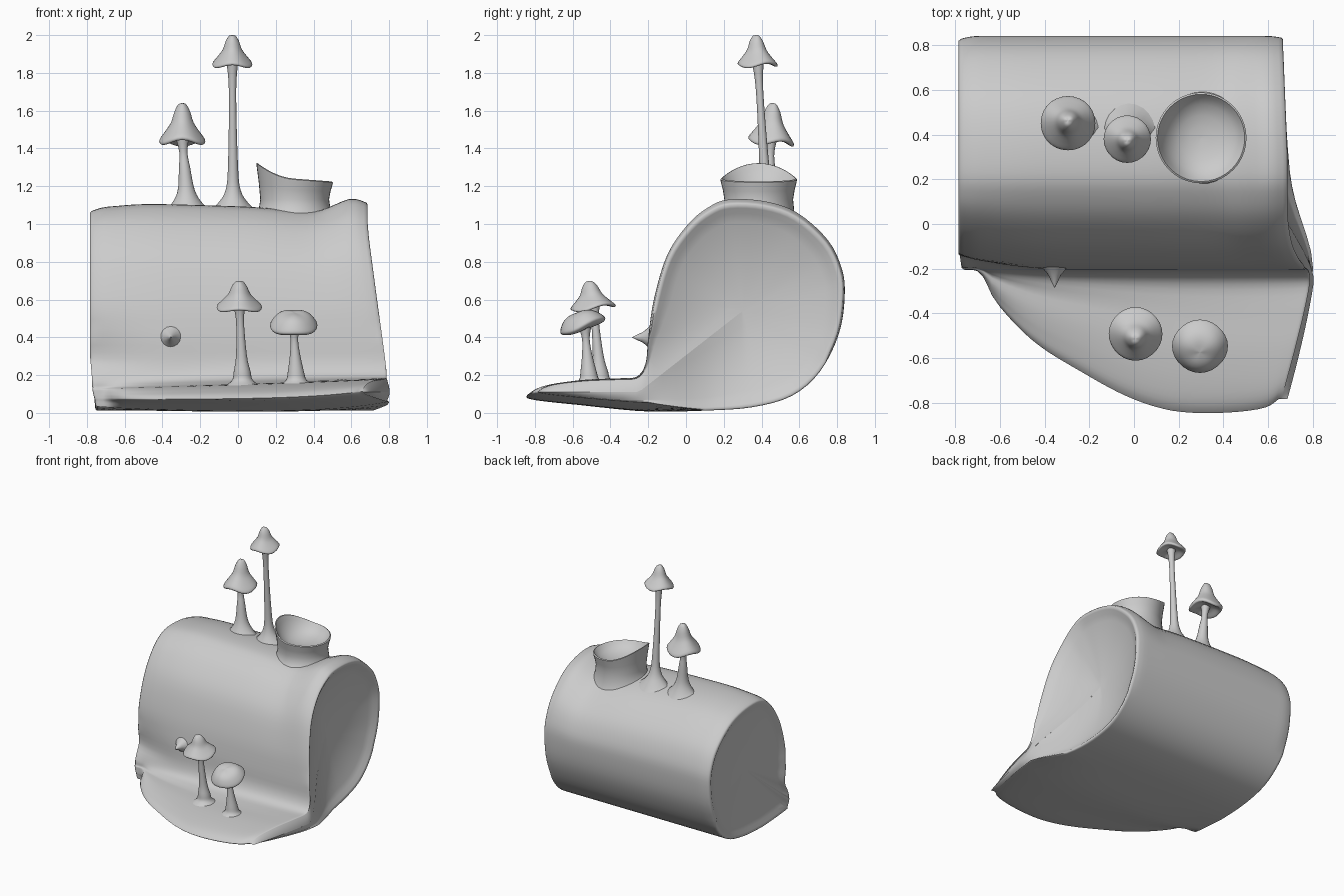
import bpy, bmesh, math
from mathutils import Vector, Matrix

if "Cube" in bpy.data.objects:
    bpy.data.objects.remove(bpy.data.objects["Cube"])


def finish(name, bm, angle=50):
    bmesh.ops.remove_doubles(bm, verts=bm.verts, dist=1e-5)
    bmesh.ops.recalc_face_normals(bm, faces=bm.faces)
    me = bpy.data.meshes.new(name)
    bm.to_mesh(me)
    bm.free()
    ob = bpy.data.objects.new(name, me)
    bpy.context.collection.objects.link(ob)
    bpy.ops.object.select_all(action='DESELECT')
    ob.select_set(True)
    bpy.context.view_layer.objects.active = ob
    bpy.ops.object.shade_smooth_by_angle(angle=math.radians(angle))
    return ob


def spline(pts, n, closed=False):
    """Catmull-Rom subdivision of a point list."""
    out, m = [], len(pts)
    P = [Vector(p) for p in pts]
    for i in range(m if closed else m - 1):
        if closed:
            a, b, c, d = (P[(i + k) % m] for k in (-1, 0, 1, 2))
        else:
            a, b, c, d = P[max(i - 1, 0)], P[i], P[i + 1], P[min(i + 2, m - 1)]
        for k in range(n):
            t = k / n
            out.append(0.5 * (2 * b + (c - a) * t + (2 * a - 5 * b + 4 * c - d) * t * t
                              + (3 * b - a - 3 * c + d) * t ** 3))
    if not closed:
        out.append(P[-1])
    return out


def clamp(v):
    return max(0.0, min(1.0, v))


def interp(table, x):
    for a, b in zip(table, table[1:]):
        if x <= b[0]:
            return a[1] + (b[1] - a[1]) * clamp((x - a[0]) / (b[0] - a[0]))
    return table[-1][1]


def skin(name, rings, angle=50, caps=True):
    """Bridge a list of equal closed rings, optionally filling both ends."""
    bm = bmesh.new()
    R = [[bm.verts.new(p) for p in r] for r in rings]
    n = len(R[0])
    for a, b in zip(R, R[1:]):
        for j in range(n):
            k = (j + 1) % n
            bm.faces.new((a[j], a[k], b[k], b[j]))
    if caps:
        bm.faces.new(R[0])
        bm.faces.new(R[-1])
    return finish(name, bm, angle)


# Log and ground ledge: one cross-section swept along x
section = spline([(0.23, 1.12), (0.42, 1.11), (0.59, 1.05), (0.75, 0.91), (0.825, 0.76),
                  (0.84, 0.62), (0.81, 0.42), (0.71, 0.22), (0.56, 0.09), (0.35, 0.03),
                  (0.1, 0.012), (-0.2, 0.005), (-0.5, 0.03), (-0.82, 0.07), (-0.84, 0.1),
                  (-0.76, 0.14), (-0.58, 0.17), (-0.4, 0.18), (-0.27, 0.19), (-0.215, 0.26),
                  (-0.2, 0.4), (-0.17, 0.6), (-0.1, 0.83), (0.01, 0.99), (0.12, 1.08)], 4, True)
TIP = spline([(0, -0.205), (0.05, -0.22), (0.1, -0.35), (0.22, -0.52), (0.37, -0.65),
              (0.52, -0.76), (0.66, -0.82), (0.81, -0.83), (0.95, -0.81), (1, -0.77)], 4)
TOP = spline([(0, 0.965), (0.08, 0.975), (0.2, 0.985), (0.4, 0.98), (0.6, 0.97), (0.8, 0.95),
              (0.88, 0.98), (0.94, 1.01), (1, 1.0)], 4)


def x_right(y, z):
    x = 0.66 + 0.02 * clamp((0.8 - y) / 0.5)
    drop = clamp(1 - (z - 0.12) / 0.9)
    if y < -0.2:
        return x + 0.11 * drop - 0.14 * ((-0.2 - y) / 0.64) ** 1.3
    return x + 0.11 * drop * math.exp(-((y + 0.2) / 0.28) ** 2)


def log_ring(u):
    ring = []
    shrink = 1 - 0.025 * clamp(1 - u / 0.06) ** 2 - 0.015 * clamp(1 - (1 - u) / 0.05) ** 2
    for y, z in section:
        xr = x_right(y, z)
        xl = -0.775 + 0.03 * clamp(1 - z / 0.3)
        zz = z
        if z > 0.5:
            zz = 0.5 + (z - 0.5) * (1 - (1 - interp(TOP, u)) * 1.8) * shrink
        yy = y
        if y < -0.2:
            yy = -0.2 + (y + 0.2) * (interp(TIP, u) + 0.2) / -0.64
        # front corners of the underside lift off the ground, ledge sinks to the left
        zz += (0.05 * u ** 6 + 0.03 * (1 - u) ** 4) * clamp((0.1 - y) / 0.3) * clamp(1 - z / 0.19)
        zz -= 0.05 * (1 - u) * clamp((-0.2 - y) / 0.2) * clamp((z - 0.04) / 0.1)
        # waist above the ledge near the left end
        waist = 0.03 + 0.04 * math.exp(-((z - 0.3) / 0.16) ** 2)
        yy += waist * clamp(1 - u / 0.3) ** 2 * clamp((0.1 - y) / 0.2) * clamp((z - 0.17) / 0.1)
        if y > -0.2:
            yy = 0.3 + (yy - 0.3) * (shrink if z > 0.3 else 1)
        ring.append(Vector((xl + (xr - xl) * u, yy, zz)))
    return ring


def dish(ring, depth, sign):
    """Concave end: every rim point slides to a spine running from log centre into the ledge."""
    out = []
    for s in (0.985, 0.95, 0.9, 0.82, 0.72, 0.6, 0.46, 0.3, 0.15, 0):
        row = []
        for p in ring:
            g = clamp(max((p.y + 0.25) / 0.55, (p.z - 0.19) / 0.4)) if p.y > -0.25 else 0
            if sign < 0:
                g = 1
            ty, tz = (-0.25 + 0.55 * g, 0.11 + 0.43 * g) if p.y > -0.25 else (p.y, 0.11)
            tx = x_right(ty, tz) if sign > 0 else -0.77
            t = Vector((tx, ty, tz))
            q = t + (p - t) * s
            q.x += sign * (0.01 * (s > 0.94) + (0.02 * (1 - g) - depth * g) * (1 - s * s))
            row.append(q)
        out.append(row)
    return out


us = [0, 0.01, 0.025, 0.04] + [0.06 + 0.9 * i / 36 for i in range(37)] + [0.975, 0.99, 1]
body = [log_ring(u) for u in us]
skin("hollow_log", dish(body[0], 0.045, -1)[::-1] + body + dish(body[-1], 0.12, 1), 75, False)


def lathe(name, profile, place, seg=28, angle=50):
    rings = [[place(max(r, 0.0008) * math.cos(2 * math.pi * j / seg),
                    max(r, 0.0008) * math.sin(2 * math.pi * j / seg), z) for j in range(seg)]
             for r, z in profile]
    return skin(name, rings, angle)


# Branch stub with a slanted rim and a shallow bowl
def stub_place(x, y, z):
    w = clamp((z - 1.13) / 0.1)
    lift = w * (0.07 * max(0, -x / 0.2) ** 2 - 0.015 * x / 0.2)
    lift -= 0.35 * max(0, y) * clamp((1.13 - z) / 0.1)
    return Vector((0.3 + x, 0.385 + y, z + lift))


lathe("branch_stub", [(0.24, 1.02), (0.21, 1.05), (0.19, 1.08), (0.182, 1.13), (0.19, 1.18),
                      (0.2, 1.22), (0.203, 1.235), (0.195, 1.24), (0.18, 1.22), (0.15, 1.19),
                      (0.1, 1.17), (0.05, 1.16), (0, 1.157)], stub_place, 40)

# Mushrooms
BELL = spline([(0, 1), (0.17, 0.97), (0.34, 0.8), (0.5, 0.52), (0.75, 0.3), (1, 0.1),
               (0.98, 0.02), (0.85, 0.02), (0.5, 0.1), (0, 0.12)], 3)
DOME = spline([(0, 1), (0.4, 0.96), (0.72, 0.77), (0.97, 0.4), (0.98, 0.22), (0.8, 0.1),
               (0.4, 0.06), (0, 0.06)], 3)


def mushroom(name, base, cap, r, h, stem_r, flare, shape, tilt, shear=0.0):
    b, c = Vector(base), Vector(cap)
    H = c.z + 0.15 * h - b.z
    k = flare / 0.09
    prof = spline([(flare, 0), (flare * 0.6, 0.03 * k), (stem_r * 1.7, 0.075 * k),
                   (stem_r * 1.1, min(0.16 * k, 0.6 * H)), (stem_r * 0.8, H * 0.8),
                   (stem_r * 1.3, H)], 4)

    def stem(x, y, z):
        t = z / H
        slope = shear * abs(y) * clamp(1 - z / 0.15)
        return Vector((b.x + (c.x - b.x) * t + x, b.y + (c.y - b.y) * t + y, b.z + z - slope))
    lathe(name + "_stem", prof, stem, 20)
    rot = Matrix.Rotation(math.radians(tilt), 3, 'X')

    def place(x, y, z):
        wave = 0.06 * h * math.sin(3 * math.atan2(y, x)) * math.hypot(x, y) / r
        return c + rot @ Vector((x, y, z + wave))
    lathe(name + "_cap", [(a * r, k * h) for a, k in shape], place)


mushroom("tall_mushroom", (-0.025, 0.43, 1.06), (-0.03, 0.38, 1.835), 0.104, 0.165,
         0.024, 0.14, BELL, 3, 0.35)
mushroom("left_mushroom", (-0.265, 0.43, 1.06), (-0.295, 0.45, 1.425), 0.12, 0.215,
         0.027, 0.14, BELL, -3, 0.35)
mushroom("front_mushroom", (0.025, -0.45, 0.145), (0.007, -0.49, 0.55), 0.118, 0.15,
         0.026, 0.09, BELL, 9)
mushroom("small_mushroom", (0.31, -0.51, 0.145), (0.295, -0.535, 0.435), 0.125, 0.105,
         0.025, 0.09, DOME, 22)

# Thorn on the log front
lathe("thorn", [(0.09, -0.025), (0.05, 0.022), (0.027, 0.05), (0.014, 0.08), (0, 0.105)],
      lambda x, y, z: Vector((-0.355 + x, -0.18 - z, 0.4 + y)), 16)
